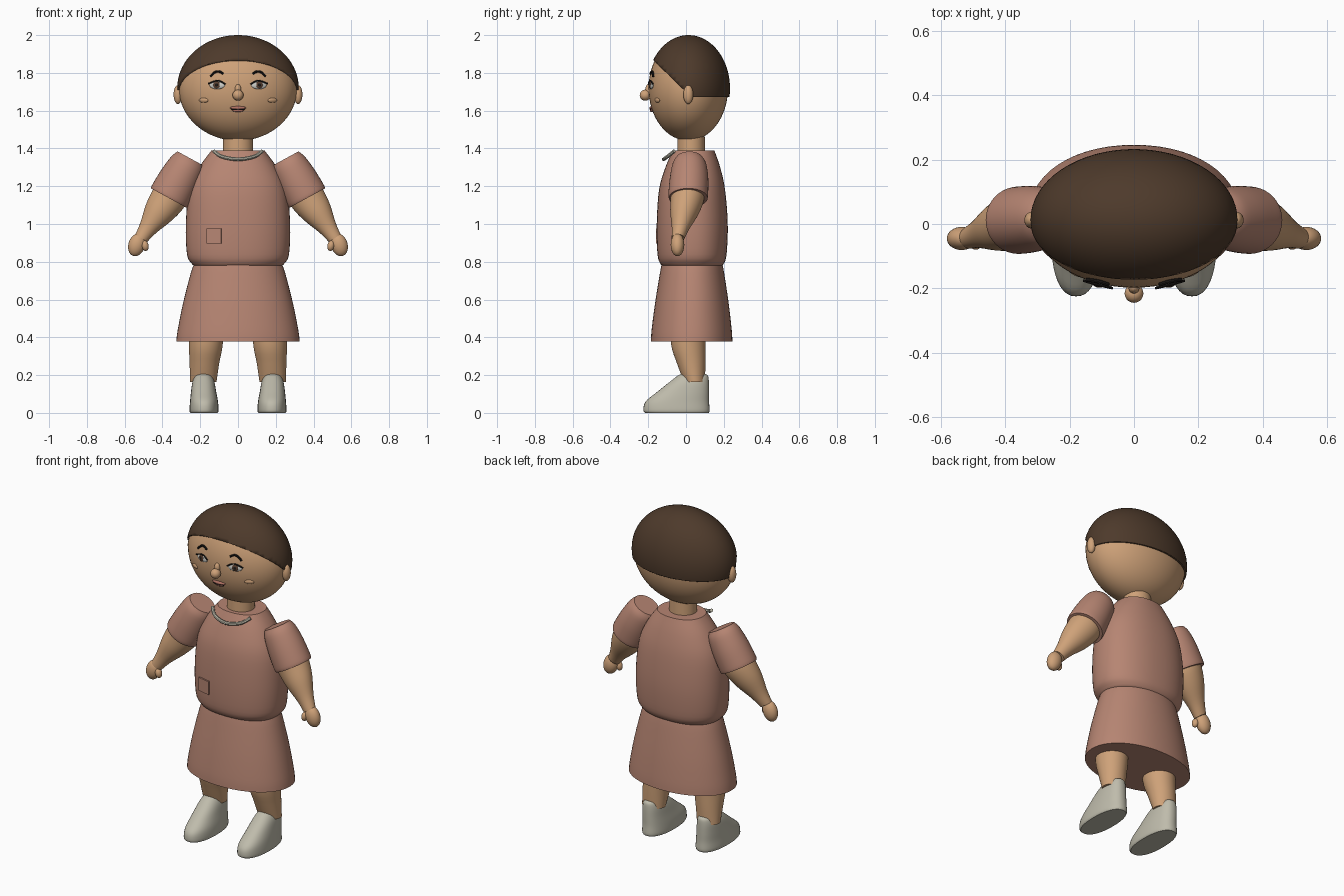
import bpy, bmesh, math
from mathutils import Vector, Matrix

if "Cube" in bpy.data.objects:
    bpy.data.objects.remove(bpy.data.objects["Cube"])


def material(name, rgb):
    m = bpy.data.materials.new(name)
    m.diffuse_color = (*rgb, 1)
    m.use_nodes = True
    m.node_tree.nodes["Principled BSDF"].inputs["Base Color"].default_value = m.diffuse_color
    return m


SKIN = material("skin", (0.62, 0.36, 0.19))
CLOTH = material("clay_cloth", (0.47, 0.235, 0.17))
HAIR = material("dark_brown_hair", (0.075, 0.042, 0.024))
PALE = material("pale_grey", (0.52, 0.50, 0.41))
LIPS = material("lips", (0.42, 0.16, 0.12))
WHITE = material("eye_white", (0.62, 0.62, 0.58))
IRIS = material("iris_brown", (0.10, 0.05, 0.03))
BLACK = material("near_black", (0.012, 0.01, 0.009))


def finish(ob, mat, mirror=False, angle=40):
    ob.data.materials.append(mat)
    bpy.ops.object.select_all(action='DESELECT')
    ob.select_set(True)
    bpy.context.view_layer.objects.active = ob
    bpy.ops.object.shade_smooth_by_angle(angle=math.radians(angle))
    if mirror:
        ob.modifiers.new("mirror", 'MIRROR').use_mirror_merge = False
    return ob


def from_bmesh(name, bm):
    bmesh.ops.recalc_face_normals(bm, faces=bm.faces)
    me = bpy.data.meshes.new(name)
    bm.to_mesh(me)
    bm.free()
    ob = bpy.data.objects.new(name, me)
    bpy.context.collection.objects.link(ob)
    return ob


def smooth_path(pts, steps):
    """Catmull-Rom through the given stations."""
    pts = [Vector(p) for p in pts]
    ext = [pts[0]] + pts + [pts[-1]]
    out = []
    for a, b, c, d in zip(ext, ext[1:], ext[2:], ext[3:]):
        for k in range(steps):
            t = k / steps
            out.append(0.5 * (2 * b + (c - a) * t + (2 * a - 5 * b + 4 * c - d) * t * t
                              + (3 * b - a - 3 * c + d) * t ** 3))
    return out + [pts[-1]]


def loft(name, stations, mat, u=(1, 0, 0), v=(0, 1, 0), power=2.0, mirror=False, n=40, steps=4):
    """Stations are (x, y, z, radius along u, radius along v)."""
    u, v = Vector(u), Vector(v)
    bm = bmesh.new()
    rings = []
    for s in smooth_path(stations, steps):
        ring = []
        for i in range(n):
            a = math.tau * i / n
            c, d = math.cos(a), math.sin(a)
            cu = math.copysign(abs(c) ** (2 / power), c) * s[3]
            dv = math.copysign(abs(d) ** (2 / power), d) * s[4]
            ring.append(bm.verts.new(Vector(s[:3]) + u * cu + v * dv))
        rings.append(ring)
    for r, q in zip(rings, rings[1:]):
        for i in range(n):
            j = (i + 1) % n
            bm.faces.new((r[i], r[j], q[j], q[i]))
    bm.faces.new(rings[0])
    bm.faces.new(rings[-1])
    return finish(from_bmesh(name, bm), mat, mirror)


def ball(name, centre, radii, mat, rot=None, mirror=False, seg=32):
    bm = bmesh.new()
    bmesh.ops.create_uvsphere(bm, u_segments=seg, v_segments=seg // 2, radius=1)
    m = Matrix.Translation(centre) @ (rot or Matrix()) @ Matrix.Diagonal((*radii, 1))
    bmesh.ops.transform(bm, matrix=m, verts=bm.verts)
    return finish(from_bmesh(name, bm), mat, mirror)


def cord(name, pts, radius, mat, mirror=False):
    cu = bpy.data.curves.new(name, 'CURVE')
    cu.dimensions = '3D'
    cu.bevel_depth = radius
    cu.bevel_resolution = 2
    cu.use_fill_caps = True
    path = smooth_path(pts, 5)
    sp = cu.splines.new('POLY')
    sp.points.add(len(path) - 1)
    for p, q in zip(sp.points, path):
        p.co = (*q, 1)
    ob = bpy.data.objects.new(name, cu)
    bpy.context.collection.objects.link(ob)
    bpy.ops.object.select_all(action='DESELECT')
    ob.select_set(True)
    bpy.context.view_layer.objects.active = ob
    bpy.ops.object.convert(target='MESH')
    return finish(bpy.context.view_layer.objects.active, mat, mirror)


# Head, with helpers that place features on its front surface
HC = Vector((0, 0.012, 1.718))
HR = Vector((0.313, 0.21, 0.277))
ball("head", HC, HR, SKIN, seg=64)


def on_face(x, z, out=0.0):
    k = 1 - (x / HR.x) ** 2 - ((z - HC.z) / HR.z) ** 2
    p = Vector((x, HC.y - HR.y * math.sqrt(k), z))
    d = p - HC
    nrm = Vector((d.x / HR.x ** 2, d.y / HR.y ** 2, d.z / HR.z ** 2)).normalized()
    return p + nrm * out, (-nrm).to_track_quat('Y', 'Z').to_matrix().to_4x4()


def feature(name, x, z, w, h, depth, mat, out=0.0, mirror=True):
    p, rot = on_face(x, z, out)
    ball(name, p, (w, depth, h), mat, rot, mirror, seg=20)


# Hair cap: shell cut by a level nape line and a slanted fringe line
bm = bmesh.new()
bmesh.ops.create_uvsphere(bm, u_segments=64, v_segments=40, radius=1)
bmesh.ops.transform(bm, verts=bm.verts, matrix=Matrix.Translation((0, 0.013, 1.718))
                    @ Matrix.Diagonal((0.322, 0.22, 0.282, 1)))
for co, no in (((0, 0, 1.672), (0, 0, 1)), ((0, 0.02, 1.68), (0, 0.97, 1))):
    bmesh.ops.bisect_plane(bm, geom=bm.verts[:] + bm.edges[:] + bm.faces[:],
                           plane_co=co, plane_no=no, clear_inner=True)
hair = finish(from_bmesh("hair", bm), HAIR)
sol = hair.modifiers.new("thickness", 'SOLIDIFY')
sol.thickness = 0.02
sol.offset = -1

# Ears and nose
ball("ear", (0.318, 0.012, 1.685), (0.023, 0.026, 0.05), SKIN, mirror=True)
ball("nose_tip", (0, -0.216, 1.682), (0.029, 0.029, 0.029), SKIN)
ball("nose_bridge", (0, -0.198, 1.71), (0.017, 0.018, 0.03), SKIN)

# Eyes, lids, brows, cheeks and mouth
feature("eye", 0.11, 1.735, 0.042, 0.021, 0.009, WHITE)
feature("iris", 0.112, 1.736, 0.019, 0.019, 0.006, IRIS, 0.006)
feature("pupil", 0.112, 1.736, 0.009, 0.009, 0.004, BLACK, 0.010)
cord("eyelid", [on_face(x, z, 0.007)[0] for x, z in
                ((0.066, 1.739), (0.09, 1.754), (0.115, 1.757), (0.155, 1.742))], 0.004, BLACK, True)
cord("eyebrow", [on_face(x, z, 0.006)[0] for x, z in
                 ((0.078, 1.795), (0.10, 1.806), (0.122, 1.801), (0.145, 1.78))], 0.006, BLACK, True)
feature("cheek", 0.182, 1.655, 0.027, 0.013, 0.008, SKIN)
feature("upper_lip", 0, 1.615, 0.044, 0.009, 0.012, LIPS, mirror=False)
feature("lower_lip", 0, 1.603, 0.032, 0.010, 0.013, LIPS, mirror=False)
cord("mouth_line", [on_face(x, 1.609, 0.012 - abs(x) * 0.15)[0] for x in (-0.035, 0, 0.035)], 0.002, BLACK)

# Neck and clothed body
loft("neck", [(0, 0.027, 1.34, 0.08, 0.074), (0, 0.027, 1.48, 0.078, 0.072)], SKIN)
loft("tunic", [(0, 0.032, 0.775, 0.225, 0.15), (0, 0.032, 0.79, 0.245, 0.168),
               (0, 0.032, 0.84, 0.27, 0.183), (0, 0.033, 1.0, 0.276, 0.188),
               (0, 0.032, 1.18, 0.258, 0.175), (0, 0.036, 1.30, 0.205, 0.145),
               (0, 0.04, 1.39, 0.14, 0.11)], CLOTH, power=2.25, n=56)
loft("skirt", [(0, 0.032, 0.80, 0.228, 0.158), (0, 0.032, 0.74, 0.25, 0.17),
               (0, 0.031, 0.58, 0.291, 0.195), (0, 0.03, 0.44, 0.319, 0.212),
               (0, 0.03, 0.378, 0.327, 0.216)], CLOTH, power=2.1, n=56)

# Pocket plate and neckline cord
bm = bmesh.new()
bmesh.ops.create_cube(bm, size=1, matrix=Matrix.Translation((-0.127, -0.145, 0.937))
                      @ Matrix.Rotation(math.radians(-12), 4, 'Z') @ Matrix.Diagonal((0.08, 0.009, 0.08, 1)))
finish(from_bmesh("pocket", bm), CLOTH)
cord("neckline", [(-0.128, -0.062, 1.386), (-0.085, -0.098, 1.357), (0, -0.118, 1.343),
                  (0.085, -0.098, 1.357), (0.128, -0.062, 1.386)], 0.010, PALE)

# Sleeves, forearms and hands
ACROSS = Vector((0.88, 0, 0.48))
loft("sleeve", [(0.252, 0.018, 1.347, 0.077, 0.07), (0.27, 0.018, 1.313, 0.094, 0.09),
                (0.31, 0.016, 1.24, 0.106, 0.102), (0.355, 0.012, 1.157, 0.111, 0.105),
                (0.366, 0.012, 1.137, 0.108, 0.102)], CLOTH, u=ACROSS, mirror=True)
loft("forearm", [(0.345, 0.01, 1.175, 0.095, 0.09), (0.375, 0.006, 1.125, 0.094, 0.088),
                 (0.42, -0.008, 1.06, 0.08, 0.075), (0.475, -0.028, 0.98, 0.05, 0.047),
                 (0.512, -0.042, 0.925, 0.037, 0.034)], SKIN, u=(0.84, 0, 0.54), mirror=True)
ball("hand", (0.536, -0.045, 0.89), (0.044, 0.036, 0.062), SKIN,
     Matrix.Rotation(math.radians(-18), 4, 'Y'), True)
ball("thumb", (0.492, -0.06, 0.885), (0.019, 0.02, 0.028), SKIN,
     Matrix.Rotation(math.radians(12), 4, 'Y'), True)

# Legs and shoes
loft("leg", [(0.168, 0.012, 0.55, 0.092, 0.095), (0.17, 0.012, 0.37, 0.09, 0.092),
             (0.178, 0.028, 0.26, 0.078, 0.075), (0.184, 0.045, 0.163, 0.07, 0.055)], SKIN, mirror=True)
loft("shoe", [(0.18, -0.048, 0.0, 0.072, 0.168), (0.18, -0.05, 0.014, 0.077, 0.175),
              (0.18, -0.046, 0.06, 0.074, 0.168), (0.182, -0.016, 0.11, 0.067, 0.138),
              (0.183, 0.018, 0.165, 0.058, 0.103), (0.183, 0.036, 0.197, 0.045, 0.08),
              (0.183, 0.038, 0.207, 0.03, 0.06)], PALE, power=2.3, mirror=True)
